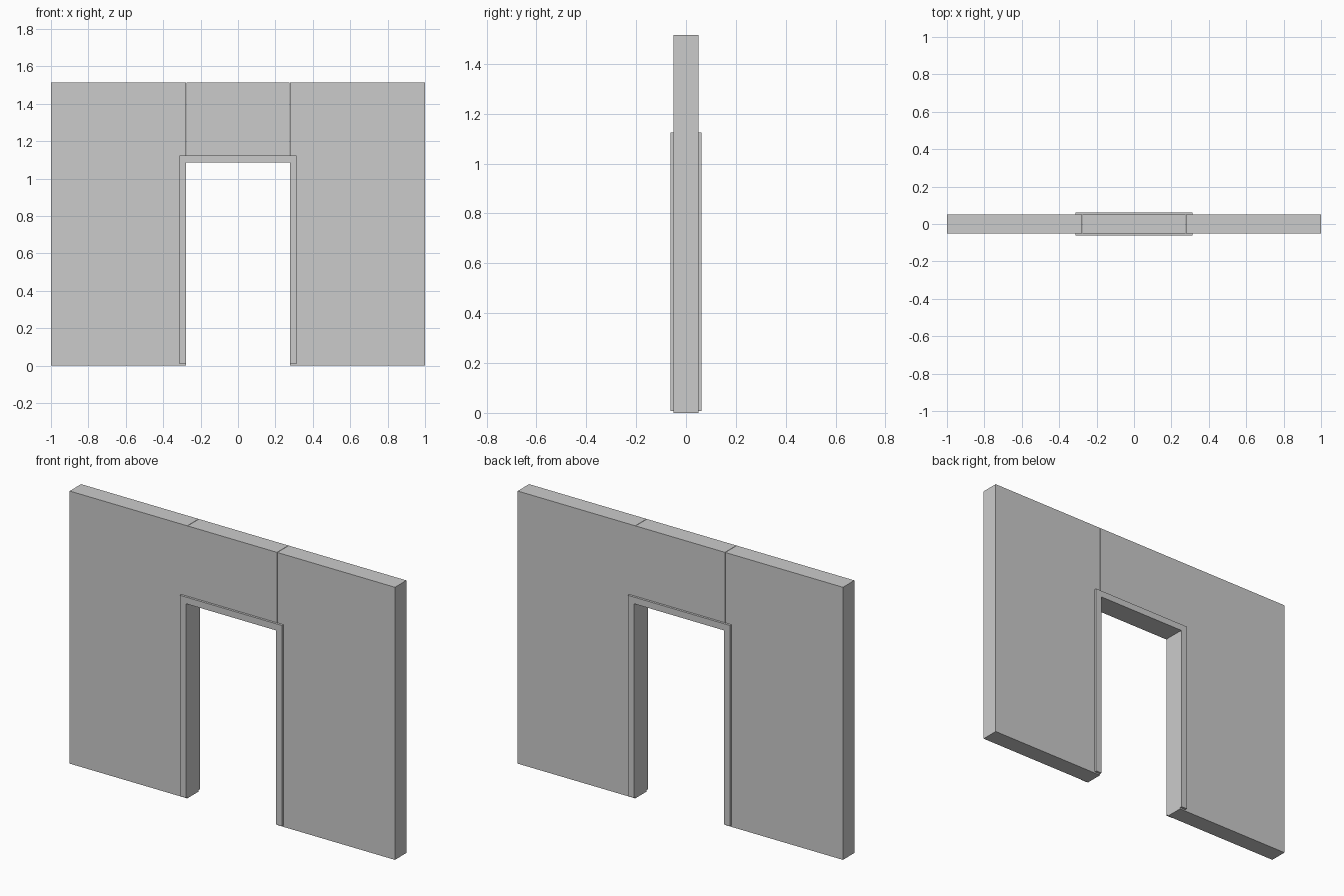
import bpy

if "Cube" in bpy.data.objects:
    bpy.data.objects.remove(bpy.data.objects["Cube"])

WALL_Y = 0.05      # half thickness of the wall
TRIM_Y = 0.0625    # half thickness including trim
TOP = 1.515
DOOR_X, DOOR_Z = 0.277, 1.087
TRIM_X, TRIM_Z = 0.314, 1.124


def box(name, x0, x1, y0, y1, z0, z1):
    """Axis-aligned box between two corners."""
    v = [(x, y, z) for x in (x0, x1) for y in (y0, y1) for z in (z0, z1)]
    f = [(0, 1, 3, 2), (4, 6, 7, 5), (0, 4, 5, 1), (2, 3, 7, 6), (0, 2, 6, 4), (1, 5, 7, 3)]
    mesh = bpy.data.meshes.new(name)
    mesh.from_pydata(v, [], f)
    obj = bpy.data.objects.new(name, mesh)
    bpy.context.collection.objects.link(obj)
    return obj


def mirrored(obj, x=False, y=False):
    """Mirror a part about the world origin."""
    m = obj.modifiers.new("Mirror", 'MIRROR')
    m.use_axis = (x, y, False)
    m.use_mirror_merge = False


# Wall panels either side of the doorway
mirrored(box("side_wall", DOOR_X, 1, -WALL_Y, WALL_Y, 0, TOP), x=True)

# Wall panel above the doorway, with a hairline seam at each side
box("wall_above_door", -DOOR_X + 0.002, DOOR_X - 0.002, -WALL_Y, WALL_Y, DOOR_Z, TOP)

# Door trim on both faces: uprights stop just short of the floor
mirrored(box("trim_upright", DOOR_X, TRIM_X, -TRIM_Y, -WALL_Y, 0.008, DOOR_Z), x=True, y=True)
mirrored(box("trim_header", -TRIM_X, TRIM_X, -TRIM_Y, -WALL_Y, DOOR_Z, TRIM_Z), y=True)
